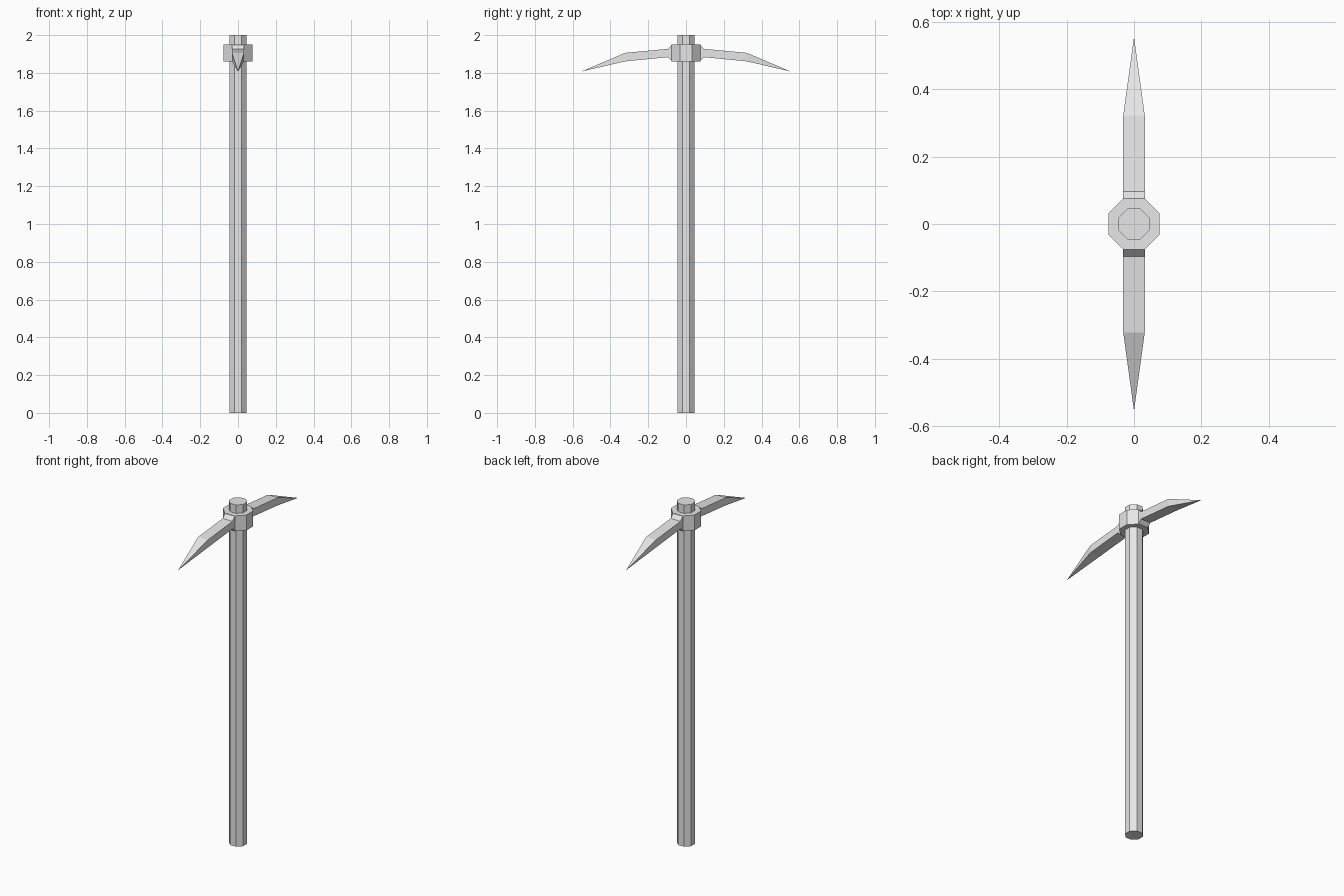
import bpy, bmesh, math

cube = bpy.data.objects.get("Cube")
if cube:
    bpy.data.objects.remove(cube, do_unlink=True)

grey = bpy.data.materials.new("plain_grey")
grey.use_nodes = True
color = (0.8, 0.8, 0.8, 1)
grey.diffuse_color = color
grey.node_tree.nodes["Principled BSDF"].inputs["Base Color"].default_value = color


def finish(name, bm):
    bmesh.ops.recalc_face_normals(bm, faces=bm.faces)
    mesh = bpy.data.meshes.new(name)
    bm.to_mesh(mesh)
    bm.free()
    mesh.materials.append(grey)
    obj = bpy.data.objects.new(name, mesh)
    bpy.context.collection.objects.link(obj)
    return obj


def octagon_post(name, apothem, bottom, top):
    """Eight-sided prism with flat sides facing the axes."""
    bm = bmesh.new()
    radius = apothem / math.cos(math.pi / 8)
    ring = []
    for i in range(8):
        a = math.pi / 8 + i * math.pi / 4
        ring.append(bm.verts.new((radius * math.cos(a), radius * math.sin(a), bottom)))
    base = bm.faces.new(ring)
    side = bmesh.ops.extrude_face_region(bm, geom=[base], use_keep_orig=True)
    moved = [v for v in side["geom"] if isinstance(v, bmesh.types.BMVert)]
    bmesh.ops.translate(bm, verts=moved, vec=(0, 0, top - bottom))
    return finish(name, bm)


def pick_blade(name, direction):
    """Square-section arm: flared root, gently drooping shank, pointed tip."""
    half = 0.032
    stations = [(0.074, 1.861, 1.951), (0.096, 1.883, 1.927), (0.322, 1.861, 1.906)]
    bm = bmesh.new()
    rings = []
    for y, low, high in stations:
        corners = [(-half, low), (half, low), (half, high), (-half, high)]
        rings.append([bm.verts.new((x, direction * y, z)) for x, z in corners])
    tip = bm.verts.new((0, direction * 0.555, 1.807))
    bm.faces.new(rings[0])
    for a, b in zip(rings, rings[1:]):
        for i in range(4):
            j = (i + 1) % 4
            bm.faces.new((a[i], a[j], b[j], b[i]))
    for i in range(4):
        bm.faces.new((rings[-1][i], rings[-1][(i + 1) % 4], tip))
    return finish(name, bm)


# Shaft and the collar that grips it
octagon_post("handle", 0.046, 0, 2)
octagon_post("collar", 0.076, 1.861, 1.951)

# Matching blades front and back
pick_blade("front_blade", -1)
pick_blade("back_blade", 1)
